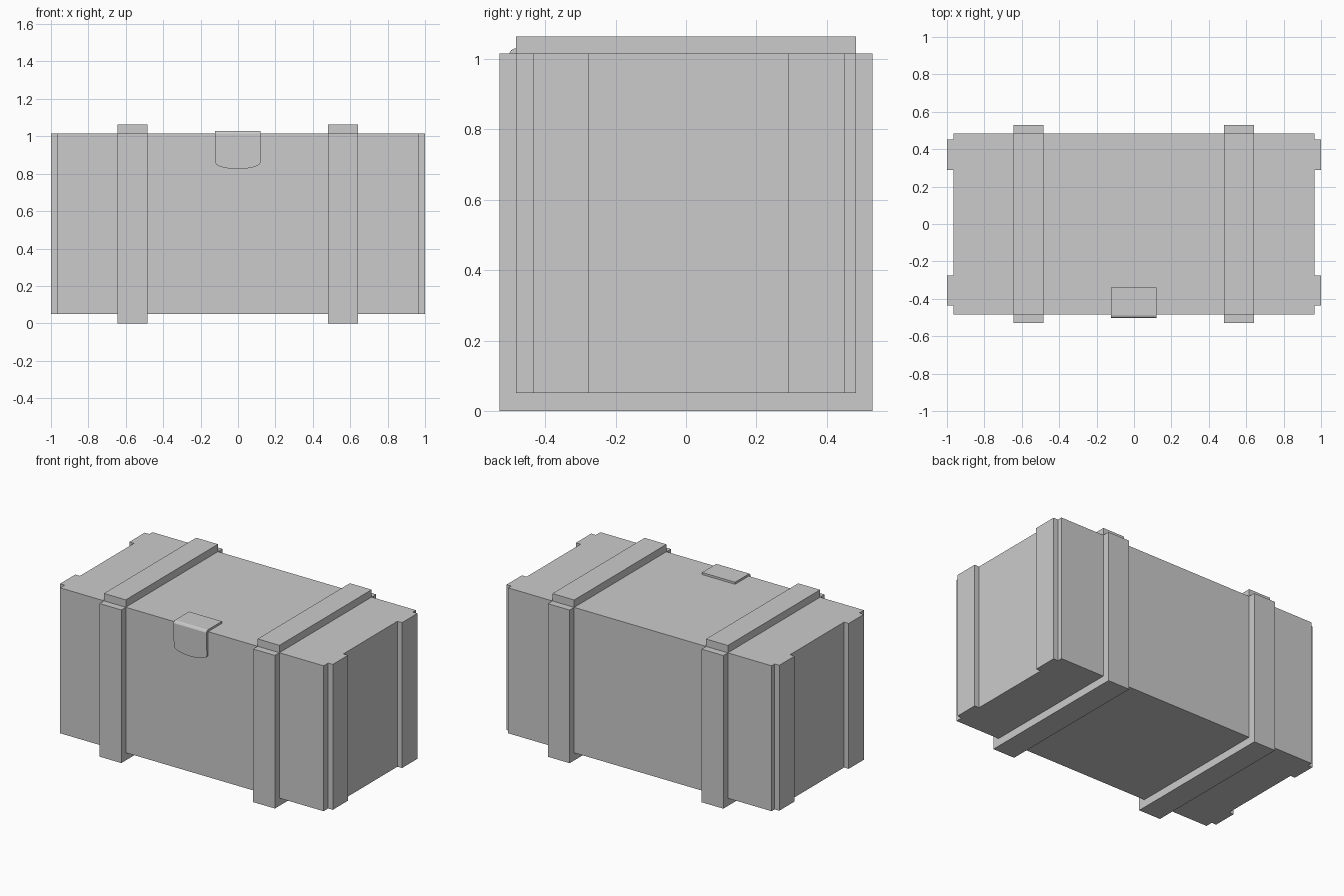
import bpy, math

if "Cube" in bpy.data.objects:
    bpy.data.objects.remove(bpy.data.objects["Cube"])


def prism(name, profile, place, a, b):
    """Extrude a closed 2D profile between a and b; place maps (u, v, w) to xyz."""
    n = len(profile)
    verts = [place(u, v, w) for w in (a, b) for u, v in profile]
    faces = [list(range(n)), list(range(2 * n - 1, n - 1, -1))]
    faces += [[i, i + n, (i + 1) % n + n, (i + 1) % n] for i in range(n)]
    mesh = bpy.data.meshes.new(name)
    mesh.from_pydata(verts, [], faces)
    obj = bpy.data.objects.new(name, mesh)
    bpy.context.collection.objects.link(obj)
    # consistent outward normals
    import bmesh
    bm = bmesh.new()
    bm.from_mesh(mesh)
    bmesh.ops.recalc_face_normals(bm, faces=bm.faces)
    bm.to_mesh(mesh)
    bm.free()
    return obj


def box(name, x, y, z):
    rect = [(x[0], y[0]), (x[1], y[0]), (x[1], y[1]), (x[0], y[1])]
    return prism(name, rect, lambda u, v, w: (u, v, w), *z)


BASE, TOP = 0.051, 1.015
HALF_X, HALF_Y = 0.966, 0.483

# Crate body
box("crate_body", (-HALF_X, HALF_X), (-HALF_Y, HALF_Y), (BASE, TOP))

# Upright battens on both ends
for side, x in (("left", (-1.0, -HALF_X)), ("right", (HALF_X, 1.0))):
    box(f"end_batten_front_{side}", x, (-0.435, -0.276), (BASE, TOP))
    box(f"end_batten_back_{side}", x, (0.29, 0.451), (BASE, TOP))

# Two bands: a U of battens round the sides and base, plus a lid batten
u_shape = [(-0.53, 0), (0.53, 0), (0.53, TOP), (HALF_Y, TOP),
           (HALF_Y, BASE), (-HALF_Y, BASE), (-HALF_Y, TOP), (-0.53, TOP)]
for side, cx in (("left", -0.565), ("right", 0.562)):
    prism(f"band_{side}", u_shape, lambda u, v, w: (w, u, v), cx - 0.08, cx + 0.08)
    box(f"lid_batten_{side}", (cx - 0.08, cx + 0.08), (-HALF_Y, HALF_Y), (TOP, 1.064))

# Latch: bent plate over the lid edge
bent = [(-0.34, TOP), (-0.34, 1.029), (-0.488, 1.029), (-0.496, 1.025), (-0.502, 1.015),
        (-0.502, 0.895), (-HALF_Y, 0.895), (-HALF_Y, TOP)]
prism("latch_plate", bent, lambda u, v, w: (w, u, v), -0.122, 0.12)

# Latch: rounded tab below the plate
arc = [(-0.001 + 0.121 * math.cos(t), 0.86 + 0.035 * math.sin(t))
       for t in (math.pi + math.pi * i / 12 for i in range(13))]
tab = arc + [(0.12, 0.895), (-0.122, 0.895)]
prism("latch_tab", tab, lambda u, v, w: (u, w, v), -0.498, -HALF_Y)
